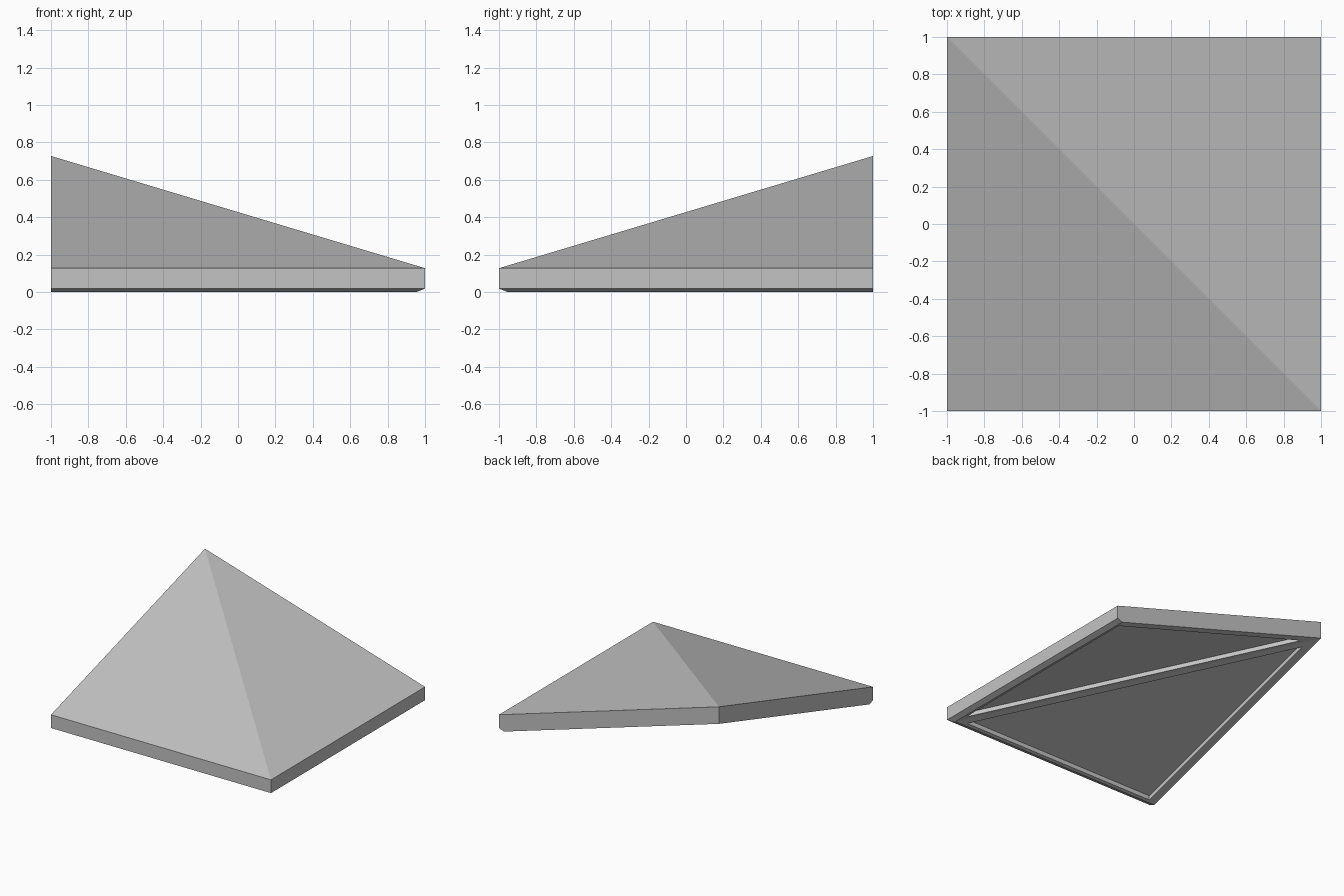
import bpy, bmesh

if "Cube" in bpy.data.objects:
    bpy.data.objects.remove(bpy.data.objects["Cube"])

EAVE, SLOPE, THICK = 0.127, 0.3, 0.14   # eave height, pitch, vertical thickness
CUT_Z, LIP = 0.018, 0.045               # bottom of eave face, inset of its lowest lip
RIM, RIB, DEPTH = 0.07, 0.07, 0.035     # underside rim, hip rib, pocket depth


def top(x, y):
    return (x, y, EAVE + SLOPE * (1 + y))


def under(x, y, lift=0.0):
    return (x, y, EAVE + SLOPE * (1 + y) - THICK + lift)


def half_faces():
    """Front half of the corner roof, left of the hip line."""
    a, b, c = top(-1, -1), top(1, -1), top(-1, 1)
    a_cut, b_cut = (-1, -1, CUT_Z), (1, -1, CUT_Z)
    a_lip, b_lip, c_low = (under(-1, -1 + LIP), under(1 - LIP, -1 + LIP), under(-1, 1))
    # pocket corners
    n = -1 + RIM
    flat = [(n, n), (-RIB - n, n), (n, -RIB - n)]
    rim = [under(*p) for p in flat]
    deep = [under(*p, DEPTH) for p in flat]
    outer = [a_lip, b_lip, c_low]
    faces = [
        [a, b, c],                        # sloping top
        [a, a_cut, b_cut, b],             # eave face
        [a_cut, a_lip, b_lip, b_cut],     # eave chamfer
        [a, c, c_low, a_lip, a_cut],      # cut side
        deep,                             # recessed panel
    ]
    for i in range(3):
        j = (i + 1) % 3
        faces.append([outer[i], outer[j], rim[j], rim[i]])   # rim and hip rib
        faces.append([rim[i], rim[j], deep[j], deep[i]])     # pocket wall
    return faces


bm = bmesh.new()
for mirrored in (False, True):
    for face in half_faces():
        pts = [(-y, -x, z) for x, y, z in face] if mirrored else face
        bm.faces.new([bm.verts.new(p) for p in pts])
bmesh.ops.remove_doubles(bm, verts=bm.verts, dist=0.0005)
bmesh.ops.recalc_face_normals(bm, faces=bm.faces)

mesh = bpy.data.meshes.new("corner_roof")
bm.to_mesh(mesh)
bm.free()

# plain grey
grey = bpy.data.materials.new("light grey")
grey.diffuse_color = (0.55, 0.55, 0.55, 1)
grey.use_nodes = True
grey.node_tree.nodes["Principled BSDF"].inputs["Base Color"].default_value = grey.diffuse_color
mesh.materials.append(grey)
roof = bpy.data.objects.new("corner_roof", mesh)
bpy.context.collection.objects.link(roof)
